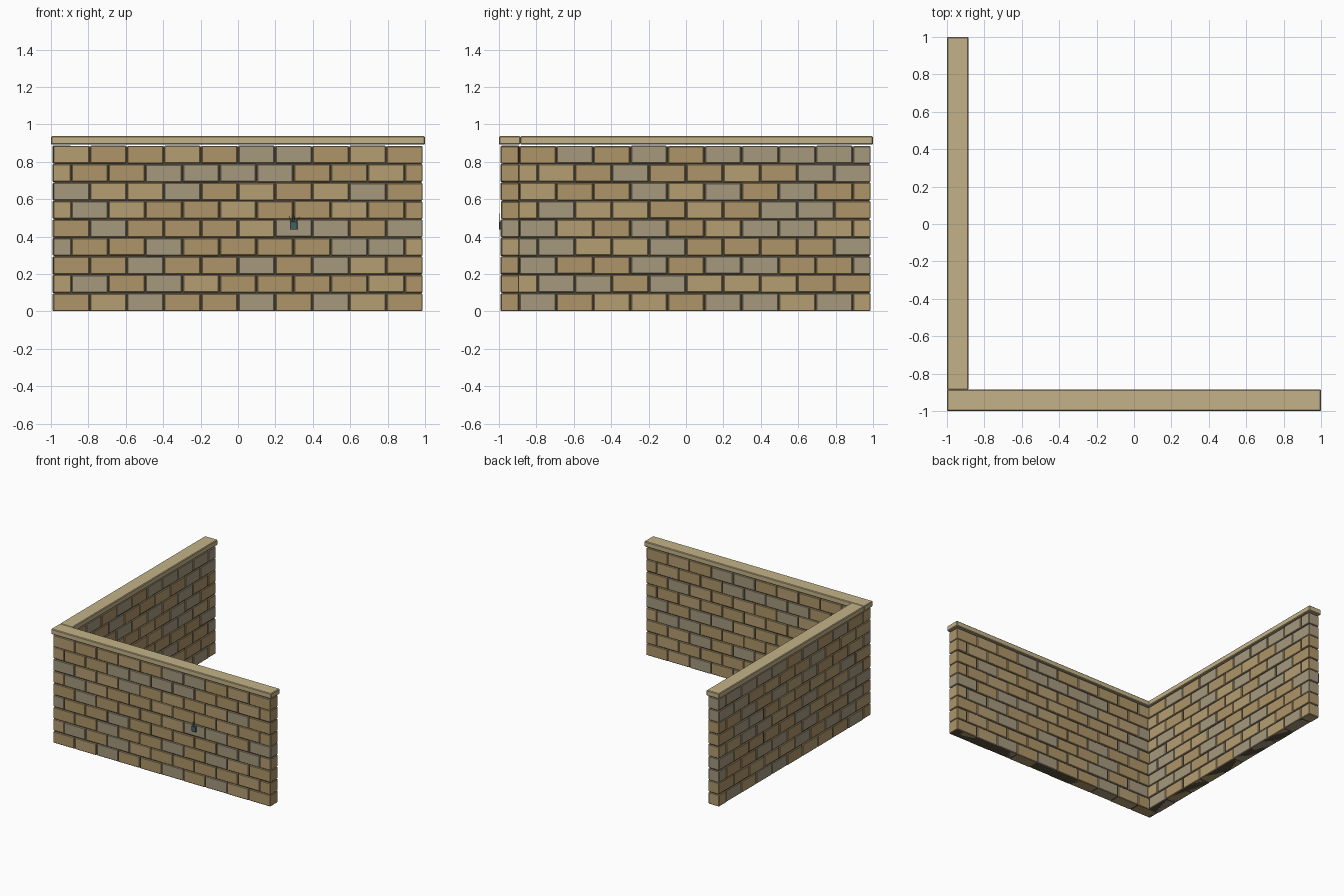
import bpy, bmesh, random
from mathutils import Matrix, Vector

if "Cube" in bpy.data.objects:
    bpy.data.objects.remove(bpy.data.objects["Cube"])

random.seed(4)
P, H, ROWS = 0.198, 0.0987, 9      # brick pitch, course height, number of courses
START, DEPTH = -0.99, 0.097        # outer face of the wall, brick depth


def material(name, rgb):
    m = bpy.data.materials.new(name)
    m.diffuse_color = (*rgb, 1)
    m.use_nodes = True
    m.node_tree.nodes["Principled BSDF"].inputs["Base Color"].default_value = m.diffuse_color
    return m


TAN = material("tan_brick", (0.42, 0.30, 0.14))
SAND = material("sand_brick", (0.46, 0.34, 0.17))
GREY = material("grey_brick", (0.38, 0.32, 0.21))
MORTAR = material("mortar", (0.10, 0.08, 0.05))
CAP = material("coping", (0.55, 0.45, 0.25))
TEAL = material("teal", (0.06, 0.12, 0.12))


def add_box(bm, lo, hi, mat=0, bevel=0.0):
    lo, hi = Vector(lo), Vector(hi)
    m = Matrix.Translation((lo + hi) / 2) @ Matrix.Diagonal((*(hi - lo), 1))
    verts = bmesh.ops.create_cube(bm, size=1, matrix=m)["verts"]
    faces = {f for v in verts for f in v.link_faces}
    for f in faces:
        f.material_index = mat
    if bevel:
        edges = list({e for v in verts for e in v.link_edges})
        bmesh.ops.bevel(bm, geom=edges, offset=bevel, segments=1,
                        affect='EDGES', material=mat)


def finish(name, bm, mats):
    bmesh.ops.recalc_face_normals(bm, faces=bm.faces)
    me = bpy.data.meshes.new(name)
    bm.to_mesh(me)
    bm.free()
    for m in mats:
        me.materials.append(m)
    ob = bpy.data.objects.new(name, me)
    bpy.context.collection.objects.link(ob)
    return ob


def along(axis, u, v, z):
    # u runs along the wall, v across it
    return (u, v, z) if axis == 0 else (v, u, z)


def wall_bricks(name, axis):
    bm = bmesh.new()
    for r in range(ROWS):
        owns_corner = r % 2 == axis      # courses interlock at the corner
        u = START if owns_corner else START + P / 2
        while u < 0.98:
            end = min(u + P, 0.99)
            j = random.uniform(-0.0015, 0.0015)
            d = random.uniform(-0.002, 0.002)
            lo = along(axis, u + 0.003, START + d, r * H + 0.002 + j * (r > 0))
            hi = along(axis, end - 0.003, START + DEPTH + d, (r + 1) * H - 0.003 + j)
            mat = random.choices((0, 1, 2), (4, 3, 3))[0]
            add_box(bm, lo, hi, mat, 0.004)
            u = end
    return finish(name, bm, (TAN, SAND, GREY))


# brick walls, one along x and one along y
for label, axis in (("front_wall", 0), ("left_wall", 1)):
    wall_bricks(label + "_bricks", axis)
    # recessed mortar core
    bm = bmesh.new()
    u0 = -0.982 if axis == 0 else -0.901
    add_box(bm, along(axis, u0, -0.982, 0.002), along(axis, 0.982, -0.901, 0.882))
    finish(label + "_mortar", bm, [MORTAR])
    # coping stone
    bm = bmesh.new()
    u0 = -1 if axis == 0 else -0.886
    add_box(bm, along(axis, u0, -1, 0.893), along(axis, 1, -0.885, 0.937), 0, 0.005)
    finish(label + "_coping", bm, [CAP])

# small planter on the front face
bm = bmesh.new()
add_box(bm, (0.277, -0.999, 0.437), (0.317, -0.985, 0.48), 0, 0.002)
finish("planter_box", bm, [TEAL])

# thin leaf blades rising from the planter
bm = bmesh.new()
for x, dx, h in ((0.287, -0.014, 0.03), (0.293, -0.004, 0.05),
                 (0.301, 0.003, 0.038), (0.309, 0.02, 0.028)):
    base = [bm.verts.new((x + a, y, 0.478)) for a, y in
            ((-0.004, -0.993), (0.004, -0.993), (0, -0.997))]
    tip = bm.verts.new((x + dx, -0.996, 0.478 + h))
    bm.faces.new(base)
    for i in range(3):
        bm.faces.new((base[i], base[(i + 1) % 3], tip))
finish("planter_leaves", bm, [TEAL])
